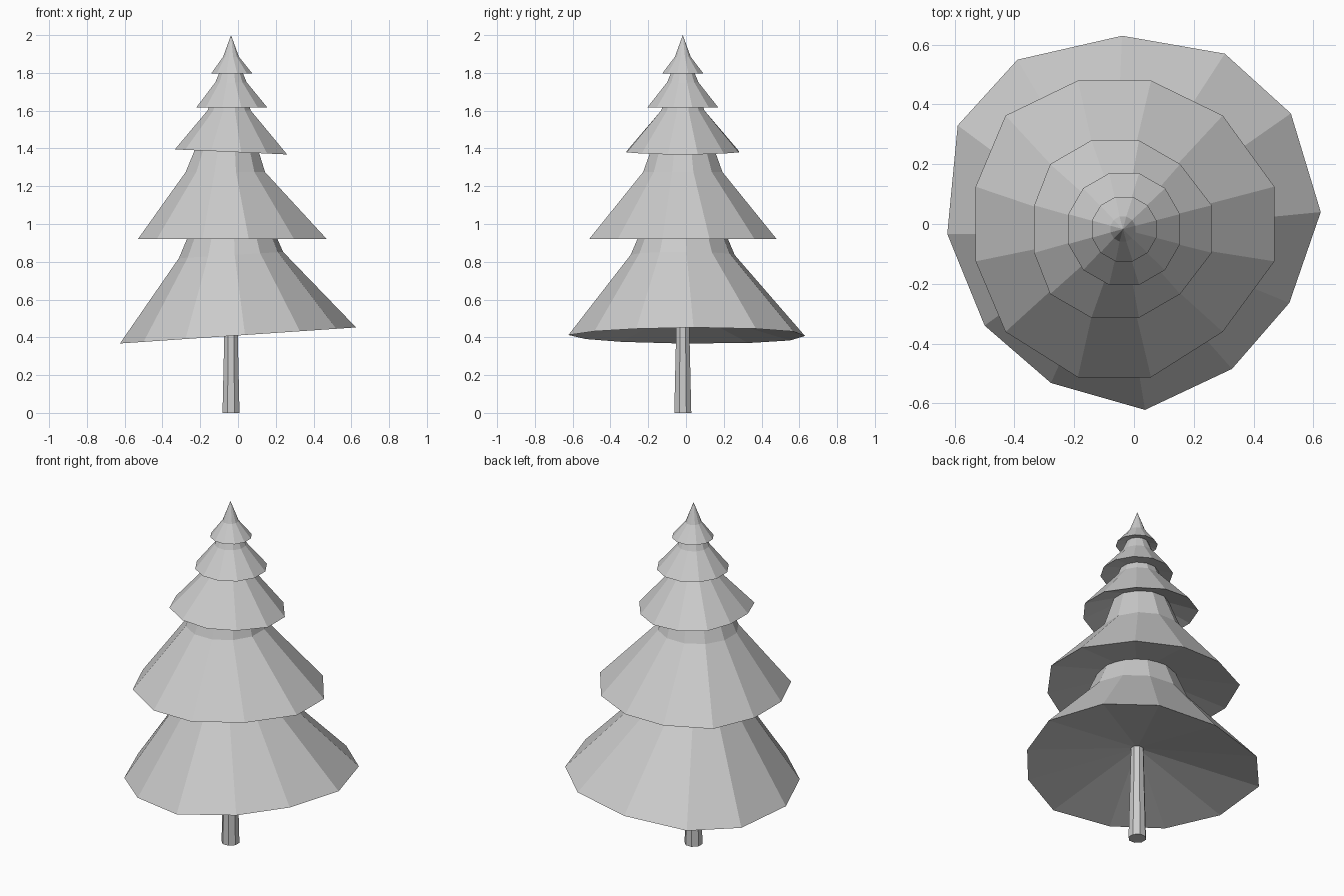
import bpy
import bmesh
from math import cos, sin, radians

cube = bpy.data.objects.get("Cube")
if cube:
    bpy.data.objects.remove(cube, do_unlink=True)

grey = bpy.data.materials.new("plain_grey")
grey.use_nodes = True
COLOUR = (0.6, 0.6, 0.6, 1)
grey.diffuse_color = COLOUR
grey.node_tree.nodes["Principled BSDF"].inputs["Base Color"].default_value = COLOUR

CX, CY = -0.037, -0.017   # tree axis
SIDES = 12


def ring(apothem, turn, sides=SIDES, shift=0):
    """Outline of a regular polygon around the tree axis."""
    r = apothem / cos(radians(180 / sides))
    angles = [radians(turn + 360 * i / sides) for i in range(sides)]
    return [(CX + shift + r * cos(a), CY + r * sin(a)) for a in angles]


def fan(bm, loop, z):
    """Close a loop with triangles to a point on the axis."""
    tip = bm.verts.new((CX, CY, z))
    for a, b in zip(loop, loop[1:] + loop[:1]):
        bm.faces.new((a, b, tip))


def loft(name, rings, bottom, top):
    """Skin two rings of (outline, height, tilt) and fan both ends to points."""
    bm = bmesh.new()
    low, high = [[bm.verts.new((x, y, z + tilt * x)) for x, y in outline]
                 for outline, z, tilt in rings]
    for i in range(len(low)):
        bm.faces.new((low[i - 1], low[i], high[i], high[i - 1]))
    fan(bm, low, bottom)
    fan(bm, high, top)
    bmesh.ops.recalc_face_normals(bm, faces=bm.faces)
    mesh = bpy.data.meshes.new(name)
    bm.to_mesh(mesh)
    bm.free()
    mesh.materials.append(grey)
    obj = bpy.data.objects.new(name, mesh)
    bpy.context.collection.objects.link(obj)


# Trunk: tapered, reaching into the hollow of the lowest branches
loft("trunk", [(ring(0.045, 22.5, 8), 0, 0), (ring(0.032, 22.5, 8), 0.57, 0)], 0, 0.57)

# Lowest branches: uneven, tilted skirt
skirt = [(0.625, 0.04), (0.525, 0.37), (0.304, 0.57), (-0.04, 0.63),
         (-0.39, 0.55), (-0.59, 0.33), (-0.625, -0.033), (-0.50, -0.34),
         (-0.278, -0.532), (0.037, -0.622), (0.328, -0.485), (0.52, -0.264)]
loft("branches_1", [(skirt, 0.41, 0.068), (ring(0.267, 4), 0.838, 0.06)], 0.555, 1.48)

# Second branches: slightly uneven level skirt
skirt = [(0.47, 0.125), (0.297, 0.363), (0.057, 0.48), (-0.188, 0.48),
         (-0.43, 0.363), (-0.53, 0.125), (-0.53, -0.125), (-0.43, -0.361),
         (-0.188, -0.513), (0.057, -0.513), (0.297, -0.361), (0.47, -0.125)]
loft("branches_2", [(skirt, 0.92, 0), (ring(0.21, 15, shift=-0.03), 1.275, 0)], 1.02, 1.86)

# Third branches: front and back corners pushed a little to the right side
skirt = [(x - 0.026 if abs(y - CY) > 0.1 else x, y) for x, y in ring(0.297, 15)]
loft("branches_3", [(skirt, 1.38, -0.045), (ring(0.115, 15, shift=-0.01), 1.60, 0)], 1.50, 1.92)

# Top branches: base radius, base height, hollow, knee radius, knee height, tip
UPPER = [(0.187, 1.618, 1.66, 0.083, 1.75, 1.95),
         (0.108, 1.798, 1.83, 0.042, 1.885, 2.0)]
for k, (r0, z0, hollow, r1, z1, tip) in enumerate(UPPER, 4):
    loft(f"branches_{k}", [(ring(r0, 15, shift=0.004), z0, 0), (ring(r1, 15), z1, 0)],
         hollow, tip)
